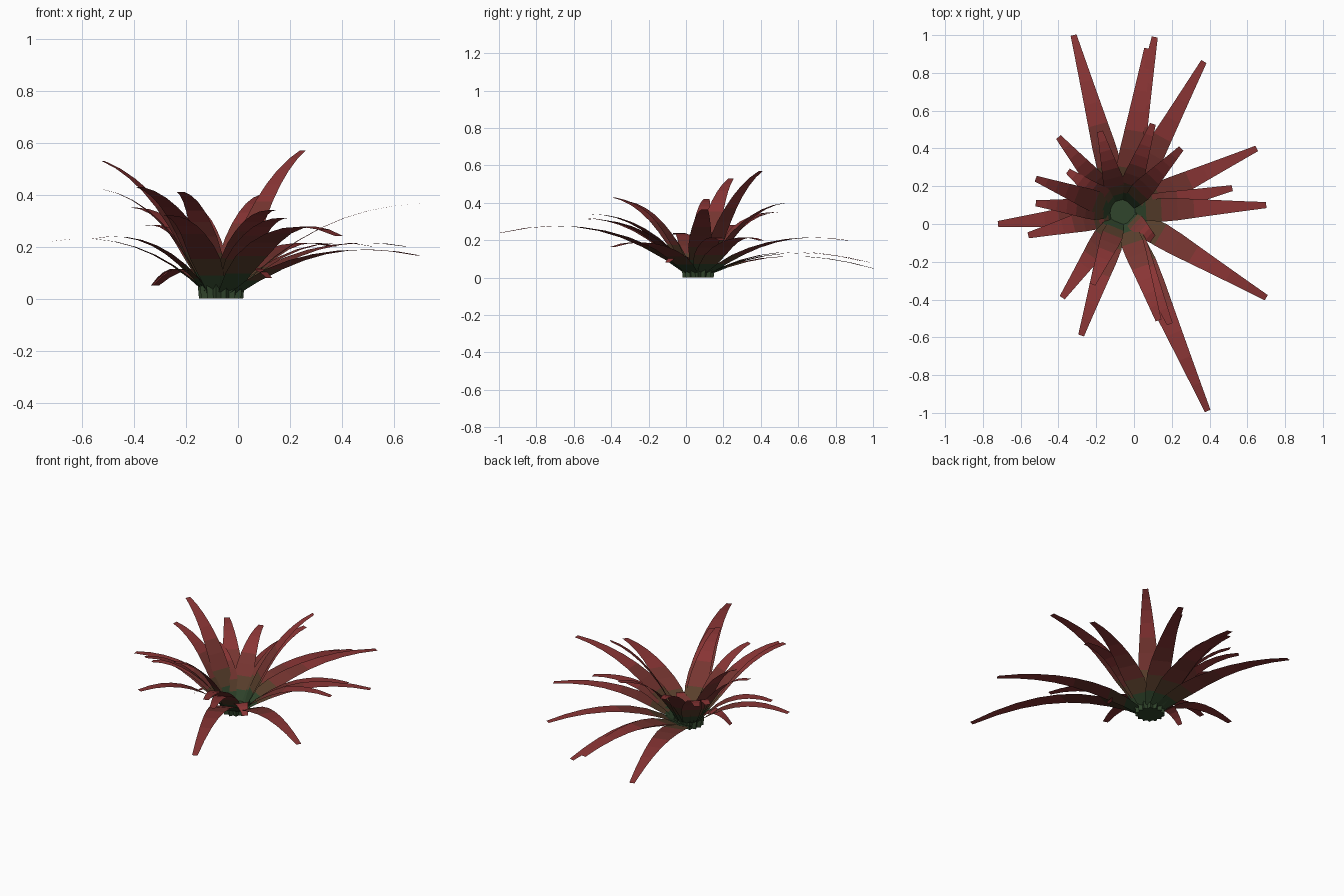
import bpy
import bmesh
import math
from mathutils import Vector

default_cube = bpy.data.objects.get("Cube")
if default_cube:
    bpy.data.objects.remove(default_cube, do_unlink=True)


def make_material(name, colour):
    material = bpy.data.materials.new(name)
    material.use_nodes = True
    rgba = (*colour, 1)
    material.diffuse_color = rgba
    material.node_tree.nodes["Principled BSDF"].inputs["Base Color"].default_value = rgba
    return material


# Leaf colours run from the green heart to the red tips
SHADES = [
    make_material("heart_green", (.03, .06, .025)),
    make_material("lower_brown", (.1, .05, .025)),
    make_material("middle_red", (.18, .035, .03)),
    make_material("tip_red", (.25, .035, .035)),
]
BANDS = [0, 1, 2, 2, 3, 3, 3, 3]
CENTRE = Vector((-.065, .065, 0))


def finish_object(name, bm, materials):
    mesh = bpy.data.meshes.new(name)
    bm.to_mesh(mesh)
    bm.free()
    for material in materials:
        mesh.materials.append(material)
    obj = bpy.data.objects.new(name, mesh)
    bpy.context.collection.objects.link(obj)
    return obj


def leaf_half_width(t, full):
    """Narrow root, broad lower third, long taper to a blunt tip."""
    if t < .3:
        return full * (.55 + .45 * math.sin(t / .3 * math.pi / 2))
    return full + (.016 - full) * (t - .3) / .7


def add_leaf(name, tip, lift):
    """Flat strip arching from the crown to its tip."""
    outward = Vector((tip.x, tip.y, 0)) - CENTRE
    reach = outward.length
    outward.normalize()
    side = Vector((-outward.y, outward.x, 0))
    root = CENTRE + outward * .05 + Vector((0, 0, .015))
    bend = root.lerp(tip, .43)
    bend.z = lift
    full = .05 + .018 * min(reach, 1)

    bm = bmesh.new()
    rows = []
    steps = len(BANDS)
    for i in range(steps + 1):
        t = i / steps
        point = root.lerp(bend, t).lerp(bend.lerp(tip, t), t)
        offset = side * leaf_half_width(t, full)
        rows.append((bm.verts.new(point - offset), bm.verts.new(point + offset)))
    for (a, b), (c, d), band in zip(rows, rows[1:], BANDS):
        bm.faces.new((a, c, d, b)).material_index = band
    return finish_object(name, bm, SHADES)


# Tip positions by layer, with an optional height for the arch
LAYERS = {
    "long_leaf": [
        (-.32, 1, .05), (.11, .99, .08), (.07, .93, .09), (.37, .86, .2),
        (.65, .4, .2), (.7, .1, .365), (.7, -.39, .165),
        (.39, -.99, .24, .375), (-.72, 0, .22),
    ],
    "middle_leaf": [
        (.52, .19, .2), (.19, -.53, .31), (.13, -.51, .34),
        (-.28, -.59, .32), (-.56, -.06, .23), (-.52, .11, .42),
        (-.4, .46, .35), (-.18, .49, .35), (-.35, .28, .28),
    ],
    "upright_leaf": [
        (.1, .53, .4), (.25, .4, .57), (-.52, .24, .53),
        (-.38, -.39, .43), (-.22, -.32, .41),
    ],
    "drooping_leaf": [(.12, -.1, .08, .18), (-.33, .02, .05)],
}
for layer, tips in LAYERS.items():
    for number, (x, y, z, *arch) in enumerate(tips, start=1):
        lift = arch[0] if arch else .17 + z / 2
        add_leaf(f"{layer}_{number}", Vector((x, y, z)), lift)


# Ragged crown at the foot, pleated around its rim
def add_crown(pleats):
    bm = bmesh.new()
    bmesh.ops.create_cone(bm, cap_ends=True, segments=pleats * 2,
                          radius1=.085, radius2=.09, depth=.045)
    for vert in bm.verts:
        angle = math.atan2(vert.co.y, vert.co.x)
        crease = .9 + .1 * math.cos(angle * pleats)
        vert.co.x *= crease
        vert.co.y *= crease
        if vert.co.z > 0:
            vert.co.z += .01 * math.cos(angle * pleats)
    bmesh.ops.translate(bm, verts=bm.verts, vec=CENTRE + Vector((0, 0, .0225)))
    return finish_object("crown", bm, [SHADES[0]])


add_crown(14)
